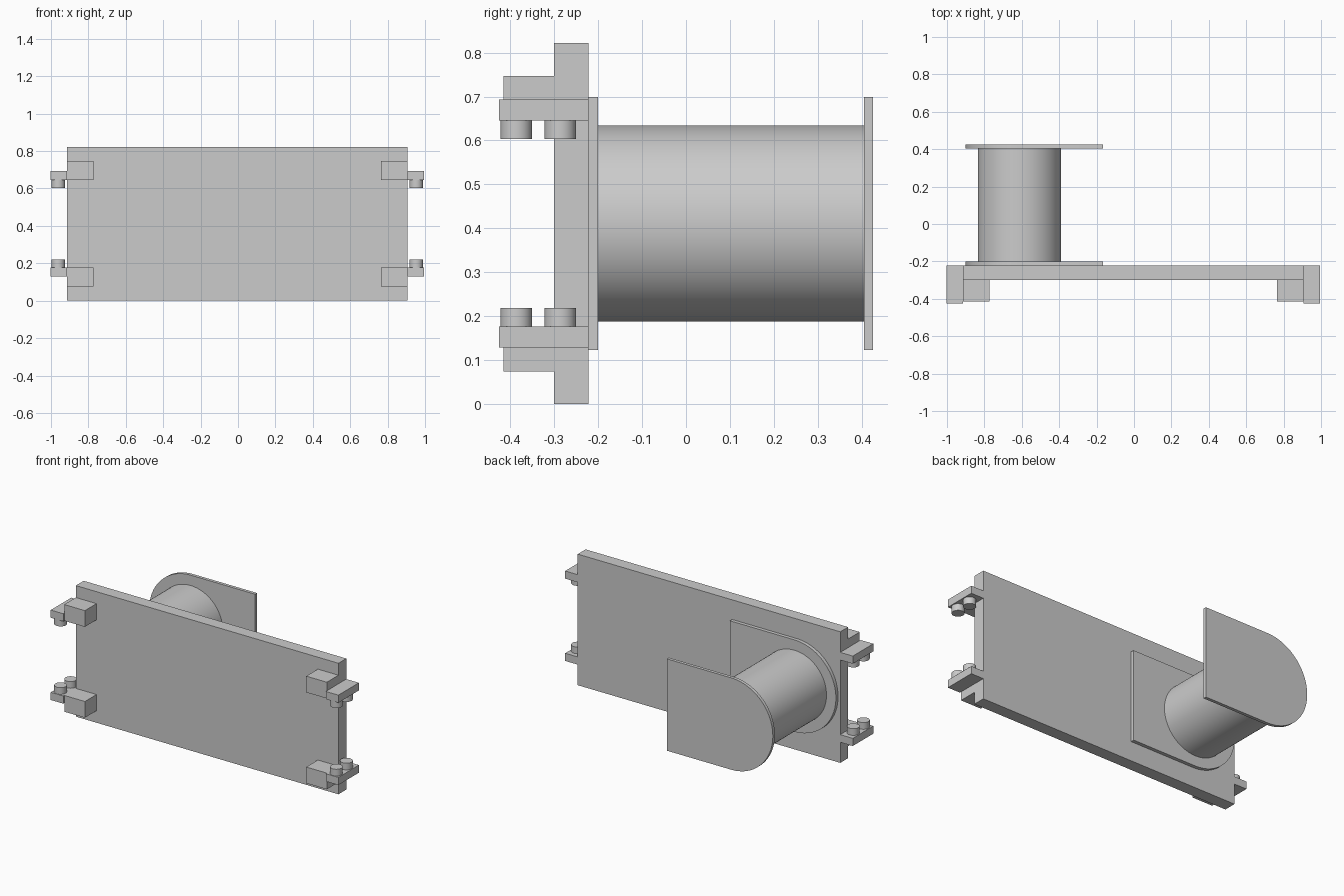
import bpy
import bmesh
import math
from mathutils import Matrix

default = bpy.data.objects.get("Cube")
if default:
    bpy.data.objects.remove(default, do_unlink=True)

# Single grey material
GREY = (0.6, 0.6, 0.6, 1.0)
grey = bpy.data.materials.new("plain grey")
grey.use_nodes = True
grey.diffuse_color = GREY
grey.node_tree.nodes["Principled BSDF"].inputs["Base Color"].default_value = GREY

MID_X = -0.004      # symmetry plane of the plate and brackets
MID_Z = 0.411       # mid height of the plate
DRUM_X = -0.612     # drum axis


def finish(name, bm, smooth=False):
    bmesh.ops.recalc_face_normals(bm, faces=bm.faces)
    mesh = bpy.data.meshes.new(name)
    bm.to_mesh(mesh)
    bm.free()
    mesh.materials.append(grey)
    obj = bpy.data.objects.new(name, mesh)
    bpy.context.collection.objects.link(obj)
    if smooth:
        bpy.ops.object.select_all(action='DESELECT')
        obj.select_set(True)
        bpy.context.view_layer.objects.active = obj
        bpy.ops.object.shade_smooth_by_angle(angle=math.radians(30))
    return obj


def box(name, xs, ys, zs):
    """Box spanning the given ranges on each axis."""
    bm = bmesh.new()
    spans = [sorted(s) for s in (xs, ys, zs)]
    centre = [(a + b) / 2 for a, b in spans]
    size = [b - a for a, b in spans]
    bmesh.ops.create_cube(bm, size=1, matrix=Matrix.Translation(centre) @ Matrix.Diagonal((*size, 1)))
    return finish(name, bm)


def cylinder(name, centre, radius, depth, axis, sides):
    bm = bmesh.new()
    turn = Matrix.Rotation(math.pi / 2, 4, 'X') if axis == 'Y' else Matrix()
    bmesh.ops.create_cone(bm, cap_ends=True, segments=sides, radius1=radius, radius2=radius,
                          depth=depth, matrix=Matrix.Translation(centre) @ turn)
    return finish(name, bm, smooth=True)


def flange(name, y0, y1, radius=0.288, flat_x=-0.165, steps=40):
    """Flat plate with one rounded end and one square end."""
    outline = [(flat_x, MID_Z + radius)]
    for i in range(steps + 1):
        a = math.pi / 2 + math.pi * i / steps
        outline.append((DRUM_X + radius * math.cos(a), MID_Z + radius * math.sin(a)))
    outline.append((flat_x, MID_Z - radius))
    bm = bmesh.new()
    face = bm.faces.new([bm.verts.new((x, y0, z)) for x, z in outline])
    side = bmesh.ops.extrude_face_region(bm, geom=[face])
    moved = [v for v in side["geom"] if isinstance(v, bmesh.types.BMVert)]
    bmesh.ops.translate(bm, verts=moved, vec=(0, y1 - y0, 0))
    return finish(name, bm, smooth=True)


# Base plate
box("base_plate", (MID_X - 0.911, MID_X + 0.911), (-0.3, -0.222), (0, 2 * MID_Z))

# Drum between two flanges
flange("inner_flange", -0.222, -0.2)
flange("outer_flange", 0.405, 0.425)
cylinder("drum", (DRUM_X, 0.1025, MID_Z), 0.223, 0.605, 'Y', 96)

# Corner brackets: block on the plate, side wing and two pegs
for side, sx in (("left", 1), ("right", -1)):
    for level, sz in (("upper", 1), ("lower", -1)):
        tag = f"{level}_{side}"

        def x(d):
            return MID_X + sx * d

        def z(d):
            return MID_Z + sz * d

        box(f"{tag}_block", (x(0.768), x(0.911)), (-0.415, -0.3), (z(0.234), z(0.336)))
        box(f"{tag}_wing", (x(0.911), x(0.998)), (-0.425, -0.222), (z(0.234), z(0.282)))
        for place, y in (("front", -0.386), ("back", -0.286)):
            cylinder(f"{tag}_{place}_peg", (x(0.957), y, z(0.213)), 0.036, 0.042, 'Z', 40)
